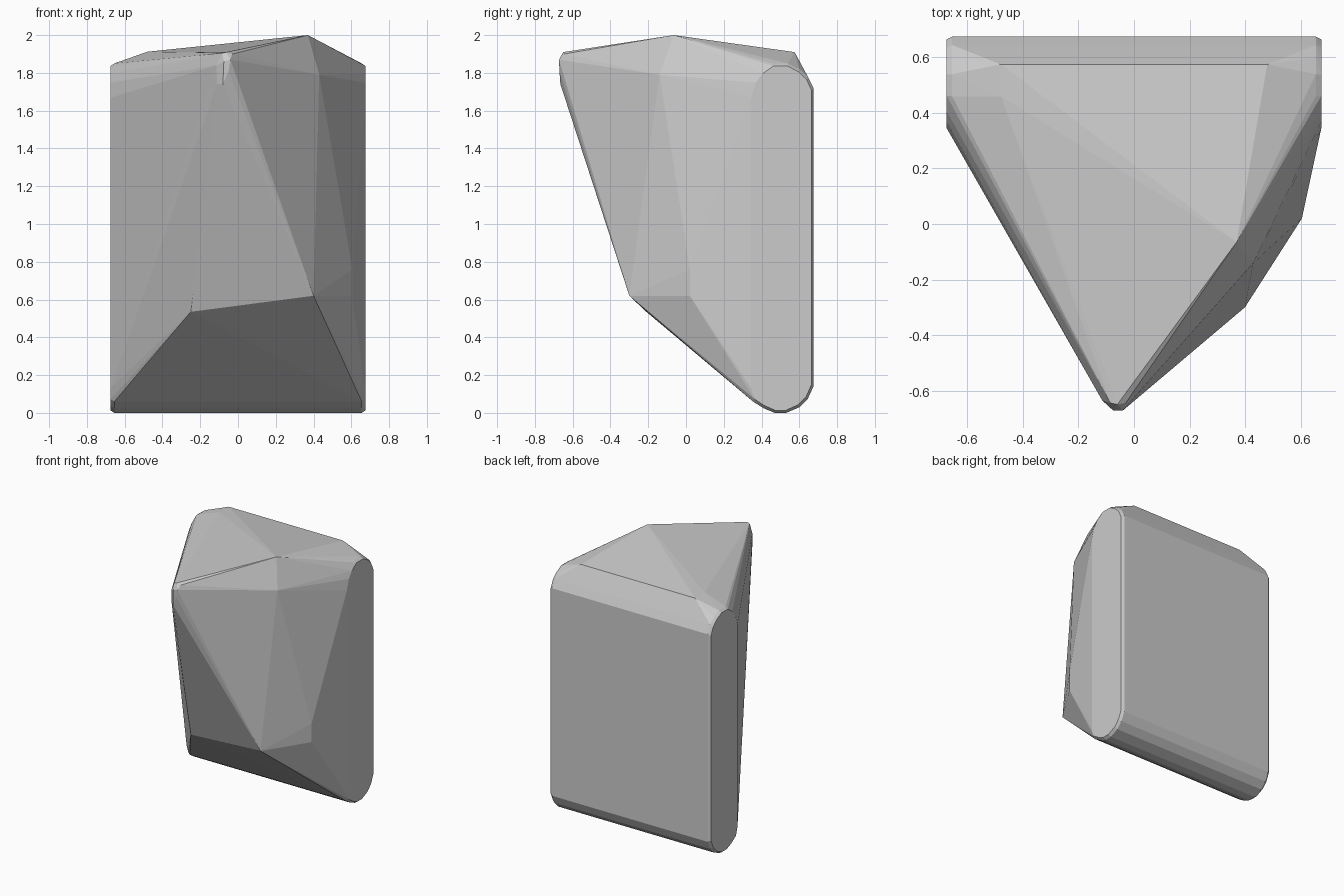
import bpy, bmesh

points = []

# Rounded upright slab at the back: oblong side profile (y, z), mirrored in x,
# with a slightly smaller outer ring giving the softened rim
profile = [(0.675, 0.14), (0.645, 0.075), (0.60, 0.03), (0.53, 0.0), (0.47, 0.0),
           (0.41, 0.025), (0.355, 0.06), (0.335, 0.12),
           (0.335, 1.68), (0.36, 1.76), (0.40, 1.81), (0.46, 1.85), (0.54, 1.85),
           (0.60, 1.82), (0.645, 1.78), (0.675, 1.72)]
for side in (-1, 1):
    for y, z in profile:
        points.append((side * 0.655, y, z))
        points.append((side * 0.675, 0.505 + (y - 0.505) * 0.94,
                       0.925 + (z - 0.925) * 0.985))
    # Ridge along the top of the slab
    points.append((side * 0.48, 0.575, 1.91))
points.append((-0.48, 0.46, 1.912))

# Apex and shoulder below it
points += [(0.37, -0.065, 2.0), (0.43, -0.14, 1.79)]

# Rounded front tip
points += [(-0.06, -0.65, 1.91), (-0.03, -0.645, 1.90), (-0.085, -0.645, 1.905),
           (-0.075, -0.672, 1.86), (-0.04, -0.672, 1.87), (-0.115, -0.635, 1.84),
           (-0.08, -0.665, 1.74), (-0.11, -0.64, 1.74), (-0.05, -0.67, 1.81)]

# Lower front knuckles
points += [(0.40, -0.30, 0.62), (0.605, 0.02, 0.62), (0.605, 0.02, 0.76),
           (-0.25, -0.21, 0.535)]

# Faceted solid wrapped around all the features
bm = bmesh.new()
for p in points:
    bm.verts.new(p)
hull = bmesh.ops.convex_hull(bm, input=bm.verts[:])
loose = [v for v in bm.verts if not v.link_faces]
bmesh.ops.delete(bm, geom=loose, context='VERTS')
bmesh.ops.dissolve_limit(bm, angle_limit=0.01, verts=bm.verts[:], edges=bm.edges[:])
bmesh.ops.recalc_face_normals(bm, faces=bm.faces[:])
mesh = bpy.data.meshes.new("faceted_block")
bm.to_mesh(mesh)
bm.free()
block = bpy.data.objects.new("faceted_block", mesh)
bpy.context.collection.objects.link(block)
